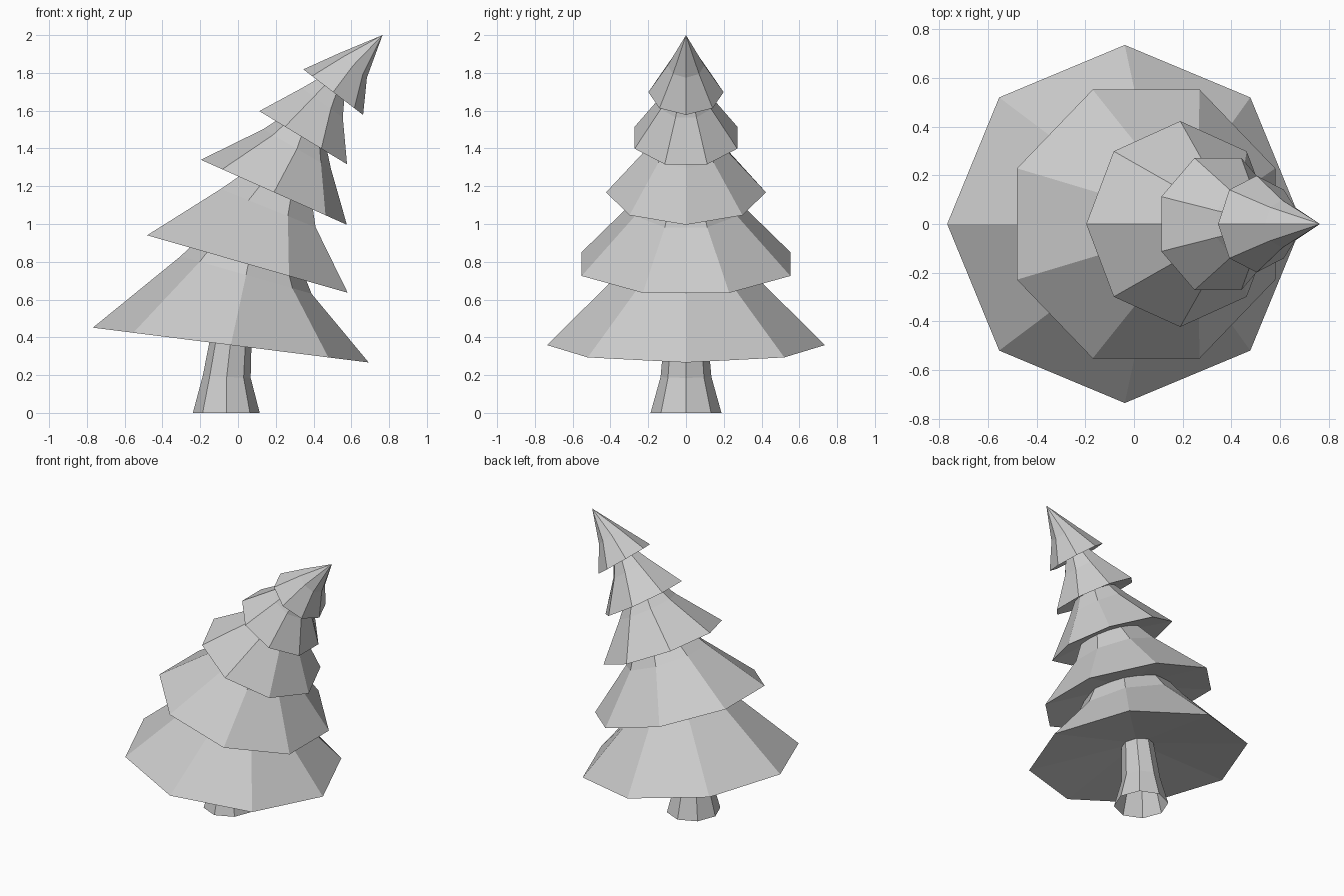
import bpy, bmesh
from math import cos, sin, tau, radians

cube = bpy.data.objects.get("Cube")
if cube:
    bpy.data.objects.remove(cube)

SIDES = 8

grey = bpy.data.materials.new("light_grey")
grey.use_nodes = True
grey.diffuse_color = (0.6, 0.6, 0.6, 1)
grey.node_tree.nodes["Principled BSDF"].inputs["Base Color"].default_value = (0.6, 0.6, 0.6, 1)


def ring(bm, x, z, radius, tilt, phase=0, widen=1):
    """Octagon centred at (x, 0, z), leaning towards +x."""
    t = radians(tilt)
    verts = []
    for i in range(SIDES):
        a = tau * (i + phase) / SIDES
        u, v = radius * cos(a), radius * widen * sin(a)
        verts.append(bm.verts.new((x + u * cos(t), v, z - u * sin(t))))
    return verts


def bridge(bm, low, high):
    for i in range(SIDES):
        j = (i + 1) % SIDES
        bm.faces.new((low[i], low[j], high[j], high[i]))


def fan(bm, loop, tip):
    for i in range(SIDES):
        bm.faces.new((loop[i], loop[(i + 1) % SIDES], tip))


def finish(bm, name):
    mesh = bpy.data.meshes.new(name)
    bm.to_mesh(mesh)
    bm.free()
    mesh.materials.append(grey)
    obj = bpy.data.objects.new(name, mesh)
    bpy.context.collection.objects.link(obj)


# Flared trunk, open at the ground
bm = bmesh.new()
rings = [ring(bm, *r, widen=1.06) for r in ((-0.062, 0, 0.177, 0),
                                            (-0.06, 0.19, 0.127, 2),
                                            (-0.025, 0.5, 0.1, 6))]
for low, high in zip(rings, rings[1:]):
    bridge(bm, low, high)
finish(bm, "trunk")

# Foliage tiers: rim centre, radius, rim tilt, middle centre, middle tilt, tip
tiers = [
    ((-0.038, 0.359), 0.736, 7.2, (0.043, 0.73), 16, (0.14, 1.25)),
    ((0.05, 0.788), 0.598, 16, (0.16, 1.084), 22, (0.335, 1.48)),
    ((0.19, 1.168), 0.423, 24, (0.312, 1.398), 30, (0.41, 1.68)),
    ((0.345, 1.457), 0.294, 31.2, (0.447, 1.642), 36, (0.58, 1.86)),
    ((0.504, 1.698), 0.199, 37.3, (0.61, 1.84), 42, (0.765, 2.0)),
]
for n, (base, radius, tilt, middle, mid_tilt, tip) in enumerate(tiers):
    bm = bmesh.new()
    phase = 0.5 * (n % 2)
    rim = ring(bm, *base, radius, tilt, phase)
    mid = ring(bm, *middle, radius * 0.49, mid_tilt, phase)
    bridge(bm, rim, mid)
    fan(bm, mid, bm.verts.new((tip[0], 0, tip[1])))
    # Slightly hollow underside
    t, hollow = radians(tilt), 0.14 * radius
    centre = bm.verts.new((base[0] + hollow * sin(t), 0, base[1] + hollow * cos(t)))
    fan(bm, rim[::-1], centre)
    finish(bm, f"foliage_tier_{n + 1}")
